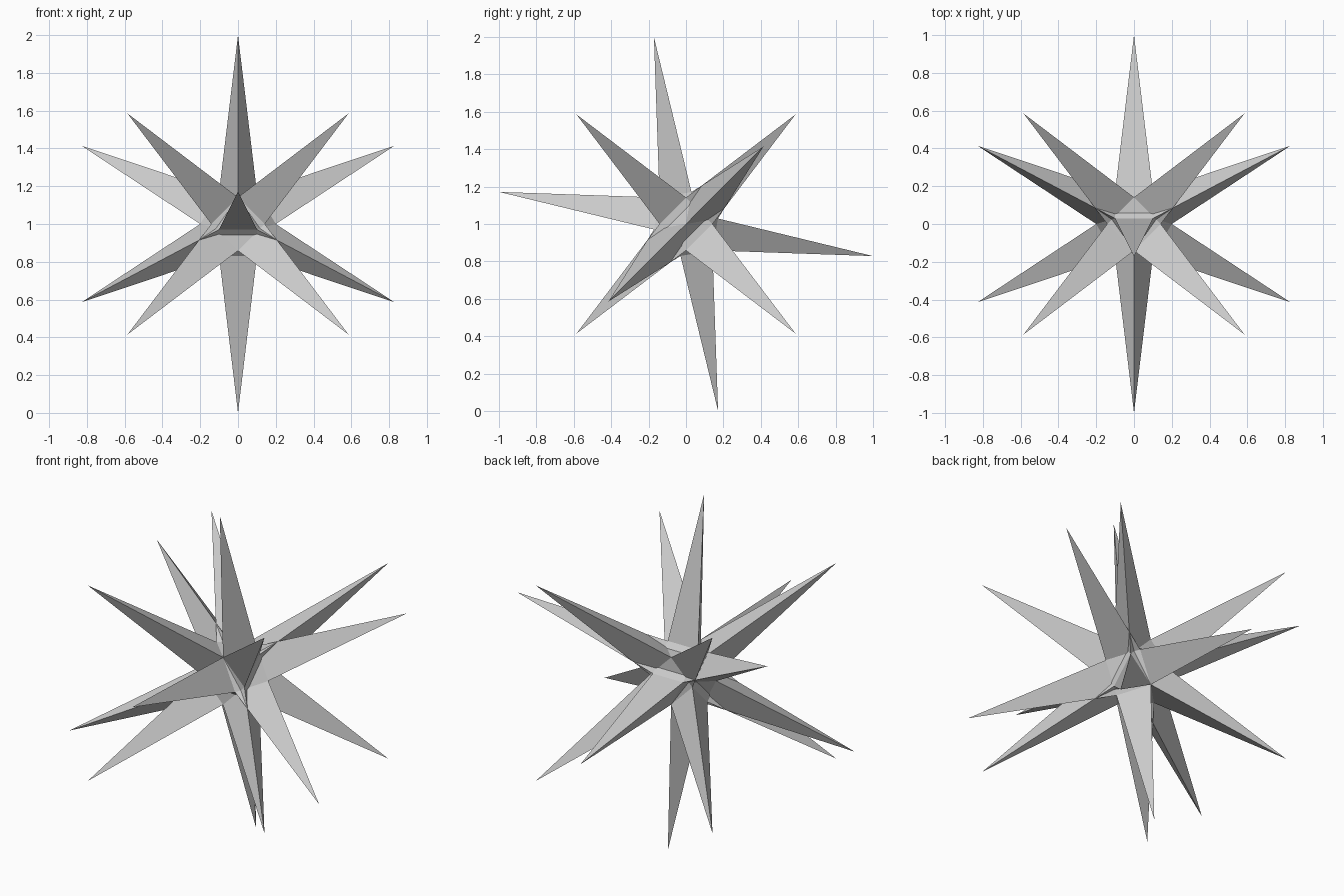
import bpy, bmesh, math
from mathutils import Vector, Matrix

if "Cube" in bpy.data.objects:
    bpy.data.objects.remove(bpy.data.objects["Cube"])

CORE = 0.20                                        # core corner radius
TIP = 1 / ((1 + math.sqrt(2)) / math.sqrt(6))      # tip radius giving a height of 2
CENTRE = Vector((0, 0, 1))


def spiked_star(name, rot):
    """Cuboctahedron core with a long three-sided spike on each triangle."""
    bm = bmesh.new()
    k = CORE / math.sqrt(2)
    for i in range(3):
        for a in (-k, k):
            for b in (-k, k):
                co = [a, b]
                co.insert(i, 0)
                bm.verts.new(co)
    bmesh.ops.convex_hull(bm, input=bm.verts[:])
    bmesh.ops.dissolve_limit(bm, angle_limit=0.02, verts=bm.verts[:], edges=bm.edges[:])
    triangles = [f for f in bm.faces if len(f.verts) == 3]
    for v in bmesh.ops.poke(bm, faces=triangles)["verts"]:
        v.co = v.co.normalized() * TIP
    bmesh.ops.recalc_face_normals(bm, faces=bm.faces[:])
    bm.transform(Matrix.Translation(CENTRE) @ rot.to_4x4())
    mesh = bpy.data.meshes.new(name)
    bm.to_mesh(mesh)
    bm.free()
    bpy.context.collection.objects.link(bpy.data.objects.new(name, mesh))


# First star: square to the world axes
spiked_star("upright_star", Matrix.Identity(3))

# Second star: one axis along the y/z diagonal, turned 45 degrees about it
x = Vector((1, 0, 0))
e = Vector((0, 1, 1)).normalized()
n = Vector((0, -1, 1)).normalized()
axes = Matrix((e, (x - n).normalized(), (x + n).normalized())).transposed()
spiked_star("tilted_star", axes)
